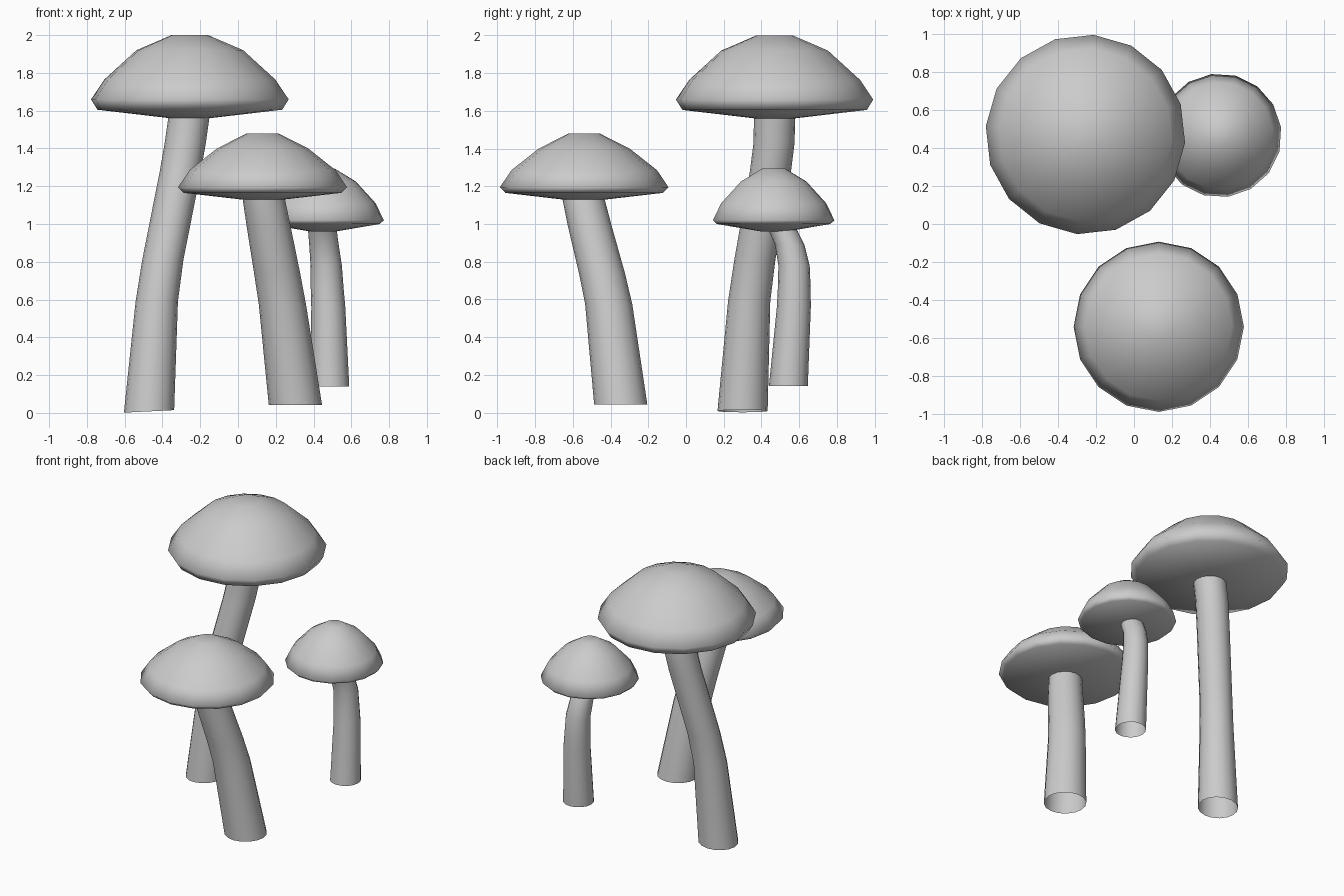
import bpy, bmesh
from math import sin, cos, pi, radians

SIDES = 16


def loft(name, rings, turn=0.0, closed=False):
    """Skin horizontal rings given as (x, y, z, radius); optionally cap both ends with a fan."""
    bm = bmesh.new()
    loops = []
    for x, y, z, r in rings:
        loops.append([bm.verts.new((x + r * cos(turn + 2 * pi * i / SIDES),
                                    y + r * sin(turn + 2 * pi * i / SIDES), z))
                      for i in range(SIDES)])
    for a, b in zip(loops, loops[1:]):
        for i in range(SIDES):
            j = (i + 1) % SIDES
            bm.faces.new((a[i], a[j], b[j], b[i]))
    if closed:
        for loop, ring in ((loops[0], rings[0]), (loops[-1], rings[-1])):
            tip = bm.verts.new(ring[:3])
            for i in range(SIDES):
                bm.faces.new((loop[i], loop[(i + 1) % SIDES], tip))
        bmesh.ops.recalc_face_normals(bm, faces=bm.faces[:])
    for f in bm.faces:
        f.smooth = True
    mesh = bpy.data.meshes.new(name)
    bm.to_mesh(mesh)
    bm.free()
    obj = bpy.data.objects.new(name, mesh)
    bpy.context.collection.objects.link(obj)
    return obj


# cap ring radii from underside to crown, as fractions of the cap radius
CAP_RADII = (0.2, 0.935, 1.0, 0.865, 0.54, 0.185)


def mushroom(size, centre, radius, heights, turn, stem):
    x, y = centre
    loft(size + "_cap", [(x, y, z, radius * f) for z, f in zip(heights, CAP_RADII)],
         radians(turn), closed=True)
    return loft(size + "_stem", stem)


# tall mushroom, back left
tall_stem = mushroom("tall", (-0.255, 0.47), 0.525, (1.56, 1.605, 1.66, 1.765, 1.92, 2.0), -4.8, [
    (-0.471, 0.300, 0.010, 0.133),
    (-0.430, 0.335, 0.590, 0.112),
    (-0.398, 0.365, 0.810, 0.109),
    (-0.305, 0.448, 1.280, 0.109),
    (-0.279, 0.467, 1.430, 0.109),
    (-0.255, 0.470, 1.600, 0.109)])
# slight tilt of the tall stem's foot
for v in tall_stem.data.vertices[:SIDES]:
    v.co.z += 0.05 * (v.co.x + 0.471) - 0.002

# middle mushroom, front
mushroom("middle", (0.13, -0.54), 0.447, (1.127, 1.165, 1.195, 1.285, 1.40, 1.48), 0, [
    (0.304, -0.346, 0.042, 0.141),
    (0.235, -0.410, 0.575, 0.125),
    (0.207, -0.446, 0.740, 0.122),
    (0.160, -0.513, 1.000, 0.116),
    (0.137, -0.543, 1.130, 0.112),
    (0.130, -0.550, 1.170, 0.110)])

# small mushroom, back right
mushroom("small", (0.45, 0.465), 0.325, (0.96, 1.0, 1.02, 1.11, 1.225, 1.295), 7.7, [
    (0.486, 0.543, 0.140, 0.103),
    (0.478, 0.572, 0.560, 0.090),
    (0.472, 0.574, 0.660, 0.087),
    (0.467, 0.573, 0.780, 0.083),
    (0.455, 0.550, 0.890, 0.078),
    (0.447, 0.515, 0.965, 0.076),
    (0.445, 0.495, 1.000, 0.075)])
